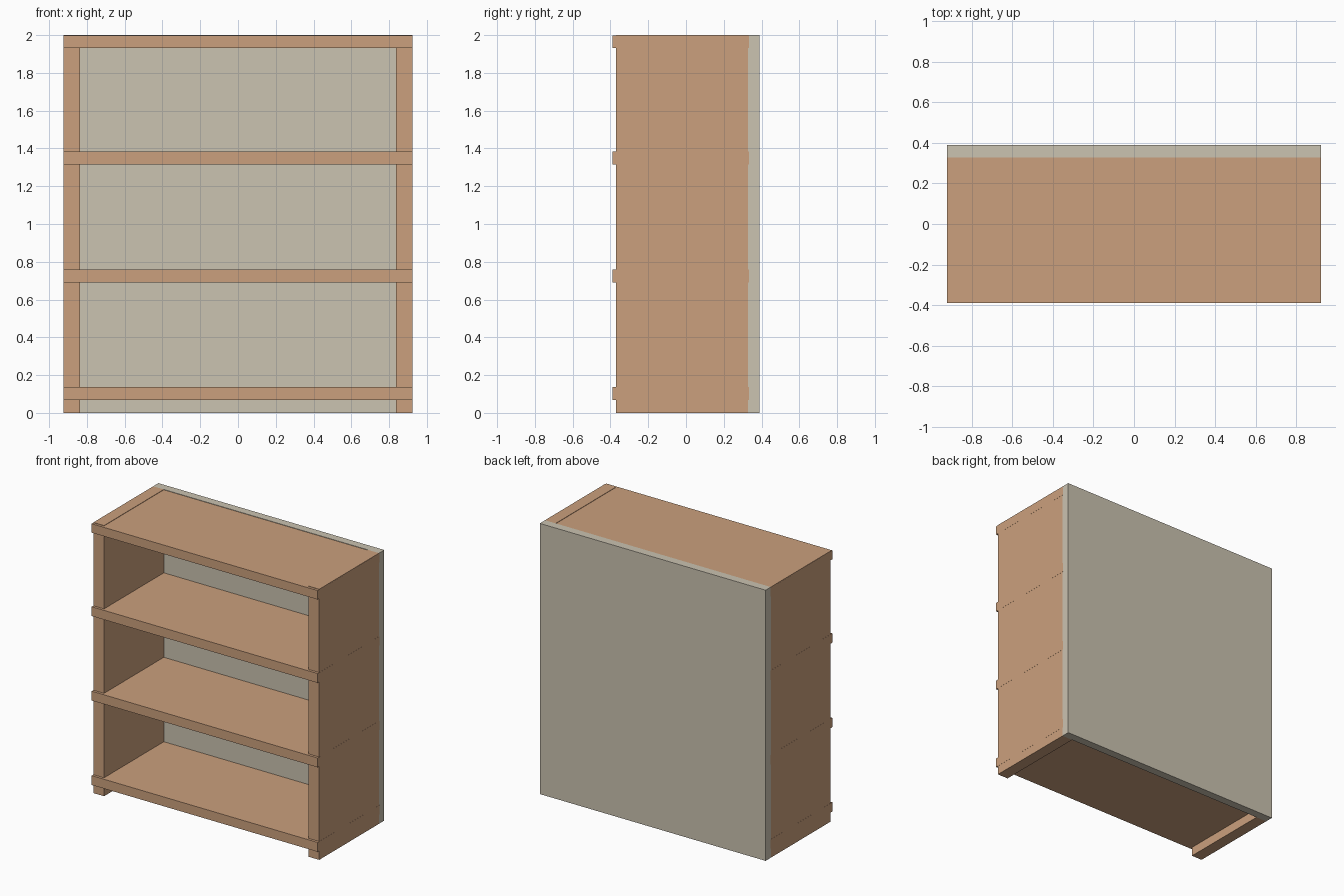
import bpy, bmesh

if "Cube" in bpy.data.objects:
    bpy.data.objects.remove(bpy.data.objects["Cube"])

def material(name, rgb):
    m = bpy.data.materials.new(name)
    m.diffuse_color = (*rgb, 1)
    m.use_nodes = True
    m.node_tree.nodes["Principled BSDF"].inputs["Base Color"].default_value = m.diffuse_color
    return m

WOOD = material("tan_wood", (0.597, 0.352, 0.205))
BACK = material("pale_backing", (0.597, 0.546, 0.440))

def box(name, lo, hi, mat):
    bm = bmesh.new()
    bmesh.ops.create_cube(bm, size=1)
    for v in bm.verts:
        v.co = [lo[i] + (v.co[i] + 0.5) * (hi[i] - lo[i]) for i in range(3)]
    me = bpy.data.meshes.new(name)
    bm.to_mesh(me)
    bm.free()
    me.materials.append(mat)
    ob = bpy.data.objects.new(name, me)
    bpy.context.collection.objects.link(ob)
    return ob

W, INNER = 0.923, 0.836           # outer and inner half widths
FRONT, REAR, BACK_Y = -0.389, 0.389, 0.328

# Side panels
box("left_side", (-W, -0.37, 0), (-INNER, BACK_Y, 2), WOOD)
box("right_side", (INNER, -0.37, 0), (W, BACK_Y, 2), WOOD)

# Back panel
box("back_panel", (-W, BACK_Y, 0), (W, REAR, 2), BACK)

# Shelves: full width, with a front lip and ends let slightly into the back;
# the top one sits just below the rim
for name, z0, z1 in (("bottom_shelf", 0.067, 0.136), ("lower_shelf", 0.691, 0.760),
                     ("upper_shelf", 1.315, 1.384), ("top_shelf", 1.931, 1.997)):
    box(name, (-W - 0.0005, FRONT, z0), (W + 0.0005, 0.334, z1), WOOD)
